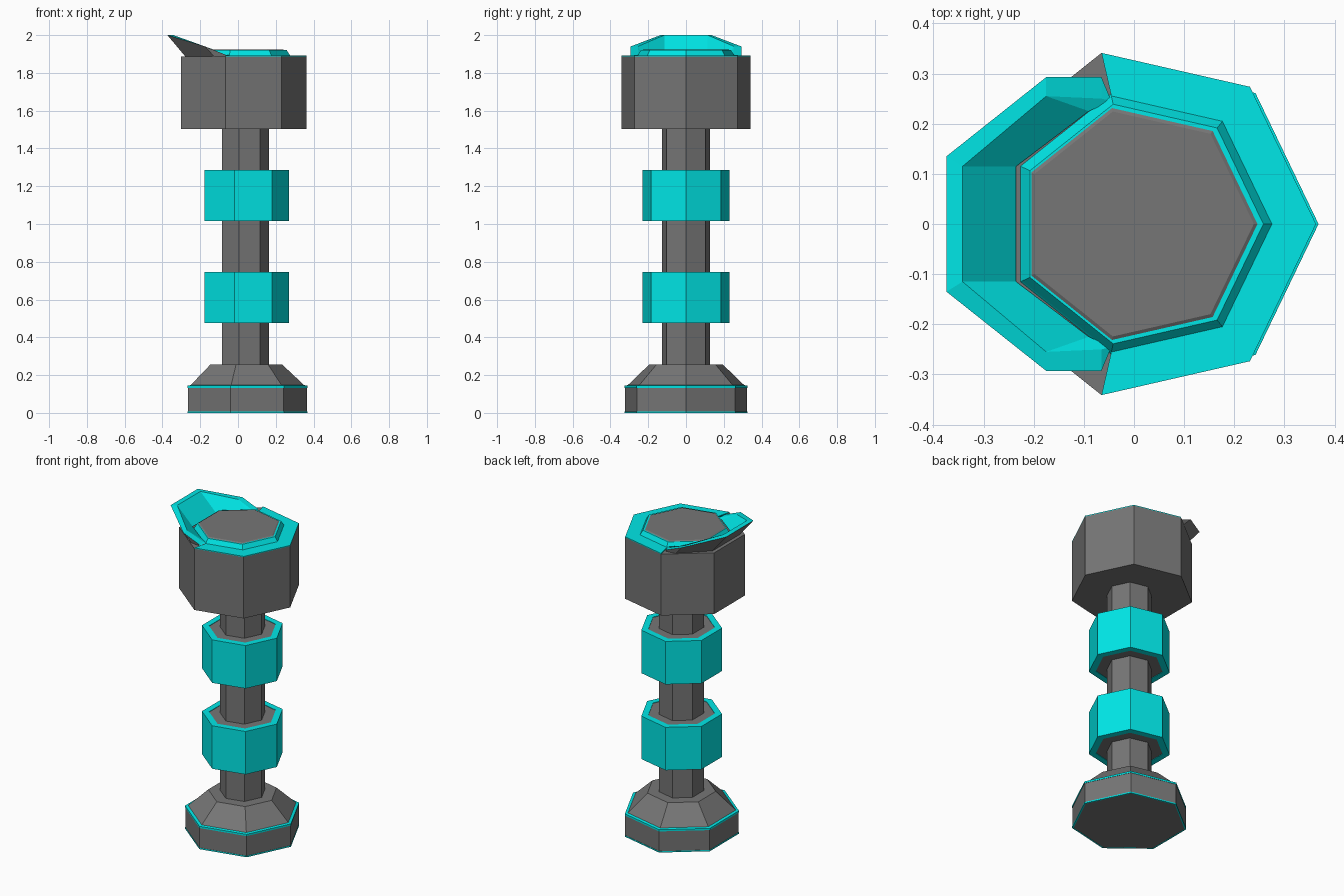
import bpy, bmesh
from math import cos, sin, tau

if "Cube" in bpy.data.objects:
    bpy.data.objects.remove(bpy.data.objects["Cube"])

def material(name, rgb):
    m = bpy.data.materials.new(name)
    m.diffuse_color = (*rgb, 1)
    m.use_nodes = True
    m.node_tree.nodes["Principled BSDF"].inputs["Base Color"].default_value = m.diffuse_color
    return m

CYAN = material("cyan", (0.0, 0.8, 0.8))
GREY = material("dark_grey", (0.18, 0.18, 0.18))

def finish(name, bm, mats):
    bmesh.ops.recalc_face_normals(bm, faces=bm.faces)
    me = bpy.data.meshes.new(name)
    bm.to_mesh(me)
    bm.free()
    for m in mats:
        me.materials.append(m)
    ob = bpy.data.objects.new(name, me)
    bpy.context.collection.objects.link(ob)
    return ob

def lathe(name, cx, profile, mat, closed=False, sides=7):
    """Seven-sided lathe of (radius, z) points; ends capped, or a closed ring."""
    bm = bmesh.new()
    rings = [[bm.verts.new((cx + r * cos(tau * i / sides), r * sin(tau * i / sides), z))
              for i in range(sides)] for r, z in profile]
    pairs = list(zip(rings, rings[1:]))
    if closed:
        pairs.append((rings[-1], rings[0]))
    else:
        bm.faces.new(rings[0])
        bm.faces.new(rings[-1])
    for a, b in pairs:
        for i in range(sides):
            j = (i + 1) % sides
            bm.faces.new((a[i], a[j], b[j], b[i]))
    return finish(name, bm, [mat])

SX = 0.034  # axis of base and shaft
HX = 0.013  # axis of the head

# Base with cyan trim lines
lathe("base", SX, [(0.332, 0.008), (0.332, 0.135), (0.318, 0.145), (0.2, 0.256)], GREY)
lathe("base_bottom_trim", SX, [(0.325, 0), (0.334, 0.0), (0.334, 0.008), (0.325, 0.008)], CYAN, True)
lathe("base_underside", SX, [(0.325, 0.001), (0.325, 0.01)], GREY)
lathe("base_upper_trim", SX, [(0.31, 0.13), (0.334, 0.133), (0.334, 0.144), (0.31, 0.148)], CYAN, True)
lathe("shaft", SX, [(0.131, 0.2), (0.131, 1.52)], GREY)

# Two grip collars, cyan shell with grey core
for n, z in enumerate((0.475, 1.015)):
    lathe(f"collar_{n + 1}", SX, [(0.195, z), (0.236, z), (0.236, z + 0.27), (0.195, z + 0.27)], CYAN, True)
    lathe(f"collar_core_{n + 1}", SX, [(0.196, z + 0.003), (0.196, z + 0.267)], GREY)

# Head and raised centre plate
lathe("head", HX, [(0.35, 1.503), (0.35, 1.888)], GREY)
lathe("top_bevel", HX, [(0.268, 1.885), (0.262, 1.893), (0.245, 1.92), (0.225, 1.92), (0.225, 1.885)], CYAN, True)
lathe("centre_plate", 0.009, [(0.239, 1.89), (0.239, 1.919), (0.23, 1.924)], GREY)

# Flat cyan rim, open on the spout side
bm = bmesh.new()
rows = []
for k in (-2, -1, 0, 1, 2):
    a = tau * k / 7
    rows.append([bm.verts.new((HX + r * cos(a), r * sin(a), z))
                 for r, z in ((0.35, 1.888), (0.35, 1.893), (0.25, 1.893), (0.25, 1.888))])
for a, b in zip(rows, rows[1:]):
    for i in range(4):
        j = (i + 1) % 4
        bm.faces.new((a[i], a[j], b[j], b[i]))
bm.faces.new(rows[0])
bm.faces.new(rows[-1])
finish("top_rim", bm, [CYAN])

# Flared spout: sections (outer top, inner top, inner foot, outer foot), mirrored in y
half = [
    [(-0.065, 0.293, 1.896), (-0.065, 0.25, 1.896), (-0.045, 0.245, 1.893), (-0.065, 0.293, 1.888)],
    [(-0.175, 0.293, 1.94), (-0.175, 0.255, 1.94), (-0.09, 0.225, 1.895), (-0.127, 0.285, 1.888)],
    [(-0.374, 0.135, 2.0), (-0.342, 0.115, 2.0), (-0.235, 0.115, 1.895), (-0.28, 0.135, 1.888)],
]
sections = [[(x, -y, z) for x, y, z in s] for s in half] + half[::-1]
bm = bmesh.new()
rows = [[bm.verts.new(p) for p in s] for s in sections]
for a, b in zip(rows, rows[1:]):
    for i in range(4):
        j = (i + 1) % 4
        f = bm.faces.new((a[i], a[j], b[j], b[i]))
        f.material_index = 1 if i >= 2 else 0  # grey outside and underneath
bm.faces.new(rows[0])
bm.faces.new(rows[-1])
finish("spout", bm, [CYAN, GREY])
